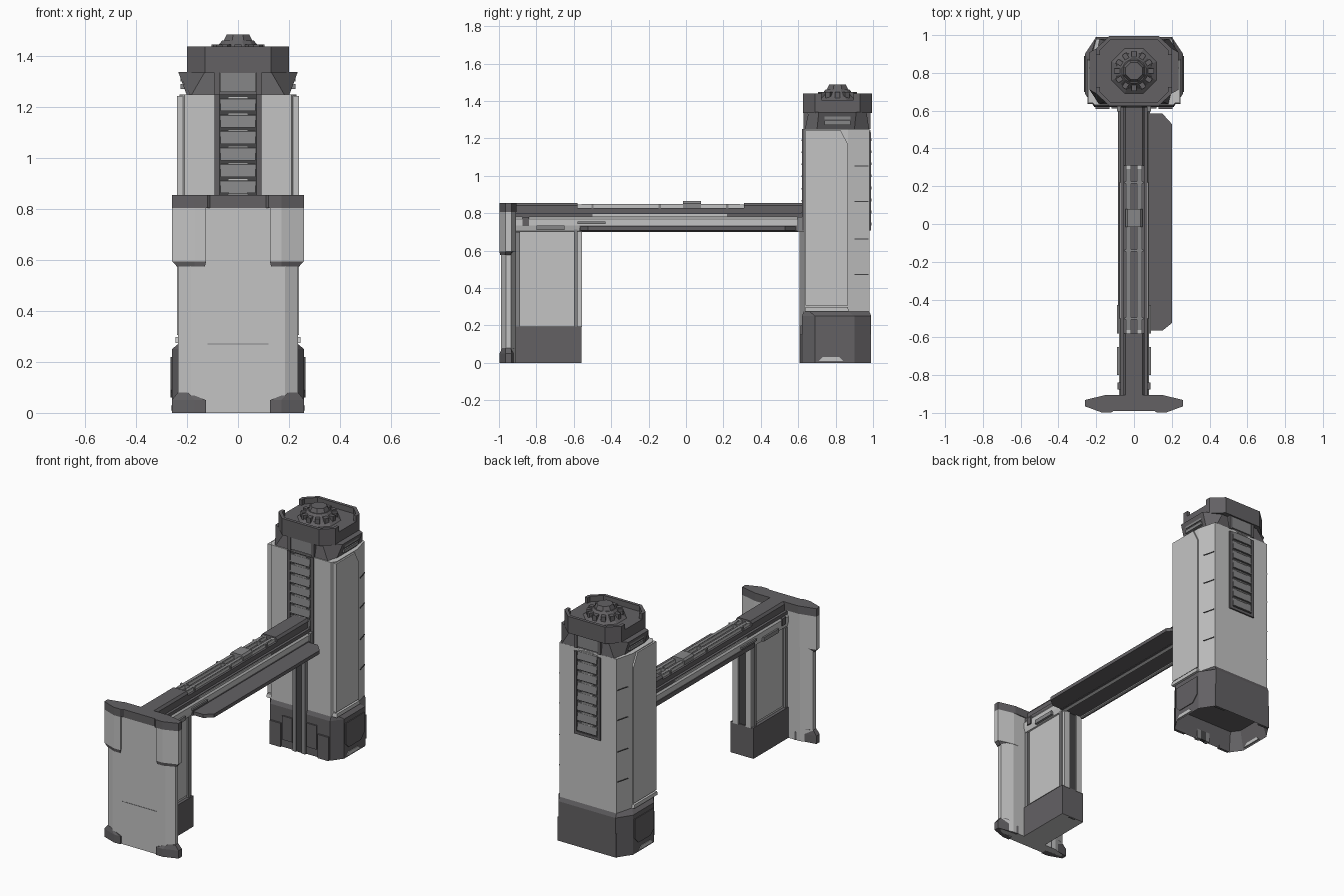
import bpy, bmesh, math

if "Cube" in bpy.data.objects:
    bpy.data.objects.remove(bpy.data.objects["Cube"])


def material(name, rgb):
    m = bpy.data.materials.new(name)
    m.use_nodes = True
    m.diffuse_color = (*rgb, 1)
    m.node_tree.nodes["Principled BSDF"].inputs["Base Color"].default_value = (*rgb, 1)
    return m


LIGHT = material("light grey", (0.55, 0.55, 0.55))
MID = material("medium grey", (0.24, 0.24, 0.245))
DARK = material("dark grey", (0.125, 0.12, 0.127))
DEEP = material("deep grey", (0.06, 0.06, 0.062))


def prism(name, pts, lo, hi, mat, axis="z", top=None, hollow=0, depth=0):
    """Extrude a closed outline along an axis; 'top' gives a different end outline."""
    def place(p, h):
        a, b = p
        return {"z": (a, b, h), "y": (a, h, b), "x": (h, a, b)}[axis]
    bm = bmesh.new()
    low = [bm.verts.new(place(p, lo)) for p in pts]
    high = [bm.verts.new(place(p, hi)) for p in (top or pts)]
    n = len(pts)
    floor = bm.faces.new(low)
    bm.faces.new(high)
    for i in range(n):
        bm.faces.new((low[i], low[(i + 1) % n], high[(i + 1) % n], high[i]))
    bmesh.ops.recalc_face_normals(bm, faces=bm.faces)
    if hollow:
        bmesh.ops.inset_region(bm, faces=[floor], thickness=hollow, use_even_offset=True)
        for v in floor.verts:
            v.co.z += depth
    mesh = bpy.data.meshes.new(name)
    bm.to_mesh(mesh)
    bm.free()
    mesh.materials.append(mat)
    ob = bpy.data.objects.new(name, mesh)
    bpy.context.collection.objects.link(ob)
    return ob


def box(name, x, y, z, mat):
    return prism(name, [(x[0], y[0]), (x[1], y[0]), (x[1], y[1]), (x[0], y[1])], z[0], z[1], mat)


def both(half):
    """Mirror a half outline in x to a closed outline."""
    return half + [(-x, y) for x, y in reversed(half)]


def flip(pts, s):
    return [(s * a, b) for a, b in pts]


def span(s, a, b):
    return (min(s * a, s * b), max(s * a, s * b))


CY = 0.81  # tower centre

# --- Tower base and body
base = both([(0.2, 0.99), (0.26, 0.9), (0.26, 0.69), (0.21, 0.62)])
prism("tower_base", base, 0, 0.25, DARK, hollow=0.03, depth=0.12)
body = both([(0.2, 0.98), (0.23, 0.865), (0.23, 0.66), (0.21, 0.63)])
prism("base_shoulder", base, 0.25, 0.275, DARK, top=body)
prism("tower_body", body, 0.27, 1.25, LIGHT)
for s, side in ((1, "left"), (-1, "right")):
    prism("side_panel_" + side, [(0.64, 0.305), (0.865, 0.305), (0.865, 1.17), (0.825, 1.245), (0.64, 1.245)],
          s * 0.2, s * 0.24, LIGHT, "x")
    prism("side_sill_" + side, [(0.635, 0.275), (0.87, 0.275), (0.865, 0.298), (0.64, 0.298)],
          s * 0.2, s * 0.246, LIGHT, "x")
    prism("foot_light_" + side, [(0.71, 0.01), (0.84, 0.01), (0.82, 0.03), (0.73, 0.03)],
          s * 0.25, s * 0.264, LIGHT, "x")
    prism("base_side_plate_" + side, [(0.7, 0.09), (0.73, 0.06), (0.85, 0.06), (0.89, 0.1), (0.89, 0.22), (0.7, 0.22)],
          s * 0.25, s * 0.265, DARK, "x")
    for y, lo in ((0.617, 0), (0.982, 0)):
        box("base_corner_pad_" + side, span(s, 0.13, 0.205), (y - 0.008, y + 0.008), (lo, 0.15), DARK)
    box("base_front_plate_" + side, span(s, 0.05, 0.12), (0.611, 0.63), (0.05, 0.2), DARK)
    for z in (0.47, 0.66, 0.86, 1.05):
        prism("body_seam_" + side, [(s * 0.2025, 0.975), (s * 0.2225, 0.9), (s * 0.2265, 0.9), (s * 0.2065, 0.975)],
              z, z + 0.005, DEEP)

# --- Vent columns on front and back of the tower
for face, y, out, tops in (("front", 0.63, -1, 1.25), ("back", 0.98, 1, 1.23)):
    z0 = 0.72
    box("vent_bed_" + face, (-0.09, 0.09), span(1, y - 0.002, y + out * 0.003), (z0, tops), DEEP)
    for s in (1, -1):
        box("vent_frame_" + face, span(s, 0.072, 0.092), span(1, y, y + out * 0.009), (z0, tops), DARK)
    box("vent_sill_" + face, (-0.092, 0.092), span(1, y, y + out * 0.009), (z0 - 0.012, z0 + 0.006), DARK)
    for i in range(8):
        z = z0 + 0.014 + i * 0.0645
        prism("vent_slat_" + face, [(y, z), (y + out * 0.012, z), (y + out * 0.007, z + 0.048), (y, z + 0.052)],
              -0.068, 0.068, MID, "x")
        box("vent_lip_" + face, (-0.04, 0.04), span(1, y, y + out * 0.009), (z + 0.05, z + 0.057), LIGHT)

# --- Flared collar and crown
low = both([(0.185, 0.98), (0.2, 0.9), (0.2, 0.7), (0.185, 0.635)])
flare = both([(0.13, 0.965), (0.235, 0.91), (0.235, 0.71), (0.13, 0.655)])
prism("collar", low, 1.245, 1.34, DARK, top=flare)
for face, y in (("front", 0.64), ("back", 0.975)):
    box("collar_vent_" + face, (-0.07, 0.07), (y - 0.01, y + 0.01), (1.26, 1.34), MID)
    for s in (1, -1):
        box("collar_rib_" + face, span(s, 0.072, 0.092), (y - 0.012, y + 0.012), (1.25, 1.345), DARK)
for s in (1, -1):
    for z in (1.272, 1.302):
        box("collar_side_slat", span(s, 0.2, 0.226), (0.74, 0.88), (z, z + 0.02), MID)
crown = both([(0.13, 0.995), (0.2, 0.93), (0.2, 0.69), (0.13, 0.625)])
prism("crown", crown, 1.335, 1.405, DARK)
for out in (1, -1):
    for s in (1, -1):
        pts = [(0.125, 0.185), (0.13, 0.185), (0.2, 0.12), (0.2, 0.085), (0.18, 0.085), (0.18, 0.11), (0.125, 0.165)]
        prism("crown_corner", [(s * a, CY + out * b) for a, b in pts], 1.34, 1.44, DARK)
    box("crown_wall", (-0.125, 0.125), span(1, CY + out * 0.165, CY + out * 0.185), (1.34, 1.44), DARK)


def ring(r, n):
    return [(r * math.cos(math.tau * (i + 0.5) / n), CY + r * math.sin(math.tau * (i + 0.5) / n)) for i in range(n)]


prism("dome_base", ring(0.135, 8), 1.4, 1.425, DARK, top=ring(0.1, 8))
prism("dome_skirt", ring(0.1, 12), 1.42, 1.462, DARK, top=ring(0.065, 12))
prism("dome_cap", ring(0.062, 8), 1.46, 1.487, DARK, top=ring(0.048, 8))
for i in range(12):
    a = math.tau * i / 12
    tooth = box("dome_tooth", (0.06, 0.105), (-0.013, 0.013), (1.41, 1.448), DARK)
    tooth.rotation_euler.z = a
    tooth.location.y = CY

# --- Front end panel with cap, corner pads and feet
panel = both([(0.16, -0.91), (0.235, -0.935), (0.235, -0.962), (0.185, -0.988)])
prism("end_panel", panel, 0, 0.81, LIGHT)
cap = both([(0.15, -0.905), (0.26, -0.932), (0.26, -0.965), (0.17, -0.998), (0.12, -0.998), (0.11, -0.99)])
prism("end_cap", cap, 0.805, 0.855, DARK)
corner = [(0.125, -0.908), (0.16, -0.908), (0.26, -0.932), (0.26, -0.965), (0.17, -0.997), (0.125, -0.997)]
for s in (1, -1):
    prism("corner_pad", flip(corner, s), 0.595, 0.805, LIGHT)
    prism("corner_pad_tip", flip([(0.13, -0.92), (0.24, -0.937), (0.24, -0.965), (0.17, -0.994), (0.13, -0.994)], s),
          0.575, 0.597, DARK, top=flip([corner[0]] + corner[2:], s))
    foot = flip([corner[0]] + corner[2:], s)
    prism("end_foot", foot, 0, 0.05, DARK)
    prism("end_foot_top", foot, 0.05, 0.08, DARK,
          top=flip([(0.2, -0.92), (0.236, -0.936), (0.236, -0.964), (0.2, -0.982), (0.2, -0.982)], s))
box("panel_seam", (-0.12, 0.12), (-0.9895, -0.985), (0.268, 0.272), MID)

# --- Leg under the beam
box("leg_wall", (-0.06, 0.06), (-0.92, -0.57), (0.15, 0.72), LIGHT)
leg_base = box("leg_base", (-0.08, 0.08), (-0.92, -0.56), (0, 0.195), DARK)
leg_base.data.materials.append(LIGHT)
for p in leg_base.data.polygons:
    if p.normal.z < -0.5:
        p.material_index = 1
for s in (1, -1):
    box("leg_inset", span(s, 0.055, 0.066), (-0.875, -0.605), (0.21, 0.7), LIGHT)
    box("leg_front_strip", span(s, 0.05, 0.074), (-0.91, -0.888), (0.195, 0.7), MID)
    box("leg_back_strip", span(s, 0.05, 0.074), (-0.598, -0.58), (0.195, 0.72), MID)
    box("leg_end_rail", span(s, 0.025, 0.065), (-0.575, -0.557), (0.19, 0.735), LIGHT)
    box("tower_rail", span(s, 0.02, 0.045), (0.607, 0.635), (0, 0.72), MID)
box("leg_end_groove", (-0.025, 0.025), (-0.575, -0.565), (0, 0.72), DEEP)
box("tower_groove", (-0.02, 0.02), (0.614, 0.635), (0, 0.72), DEEP)

# --- Beam
side = [(0.055, 0.7), (0.072, 0.705), (0.08, 0.735), (0.08, 0.768), (0.068, 0.785), (0.055, 0.785)]
for s in (1, -1):
    prism("beam_side", flip(side, s), -0.91, 0.63, LIGHT, "y")
    box("beam_side_stripe", span(s, 0.05, 0.072), (-0.91, 0.63), (0.775, 0.8), DARK)
    box("beam_ridge", span(s, 0.05, 0.076), (-0.5, 0.22), (0.782, 0.795), LIGHT)
    box("beam_lower_strip", span(s, 0.06, 0.084), (-0.57, 0.62), (0.705, 0.733), DARK)
    box("top_rail", span(s, 0.016, 0.042), (-0.58, 0.31), (0.82, 0.846), LIGHT)
    box("rail_cap", span(s, 0.019, 0.039), (-0.56, 0.29), (0.84, 0.85), MID)
    box("side_plate_long", span(s, 0.07, 0.09), (-0.8, -0.65), (0.71, 0.735), MID)
    box("side_plate_short", span(s, 0.07, 0.09), (-0.58, -0.43), (0.742, 0.755), MID)
    box("side_block", span(s, 0.07, 0.088), (-0.875, -0.84), (0.735, 0.78), DARK)
    box("tower_clamp", span(s, 0.06, 0.09), (0.595, 0.635), (0.7, 0.78), MID)
box("beam_core", (-0.056, 0.056), (-0.91, 0.63), (0.706, 0.828), DARK)
for y in ((-0.91, -0.58), (0.31, 0.63)):
    prism("beam_end_cover", both([(0.056, 0.82), (0.056, 0.84), (0.045, 0.855)]), y[0], y[1], DARK, "y")
for y in (-0.5, -0.14, 0.22):
    box("rail_bracket", (-0.05, 0.05), (y - 0.006, y + 0.006), (0.82, 0.85), MID)
prism("beam_middle_block", both([(0.045, 0.82), (0.045, 0.852), (0.035, 0.864)]), -0.015, 0.08, MID, "y")

# --- Flat shelf fin on one side of the beam
fin = [(0.07, 0.585), (0.15, 0.585), (0.2, 0.53), (0.2, -0.525), (0.15, -0.565), (0.07, -0.565)]
prism("side_fin", fin, 0.708, 0.73, DARK)
